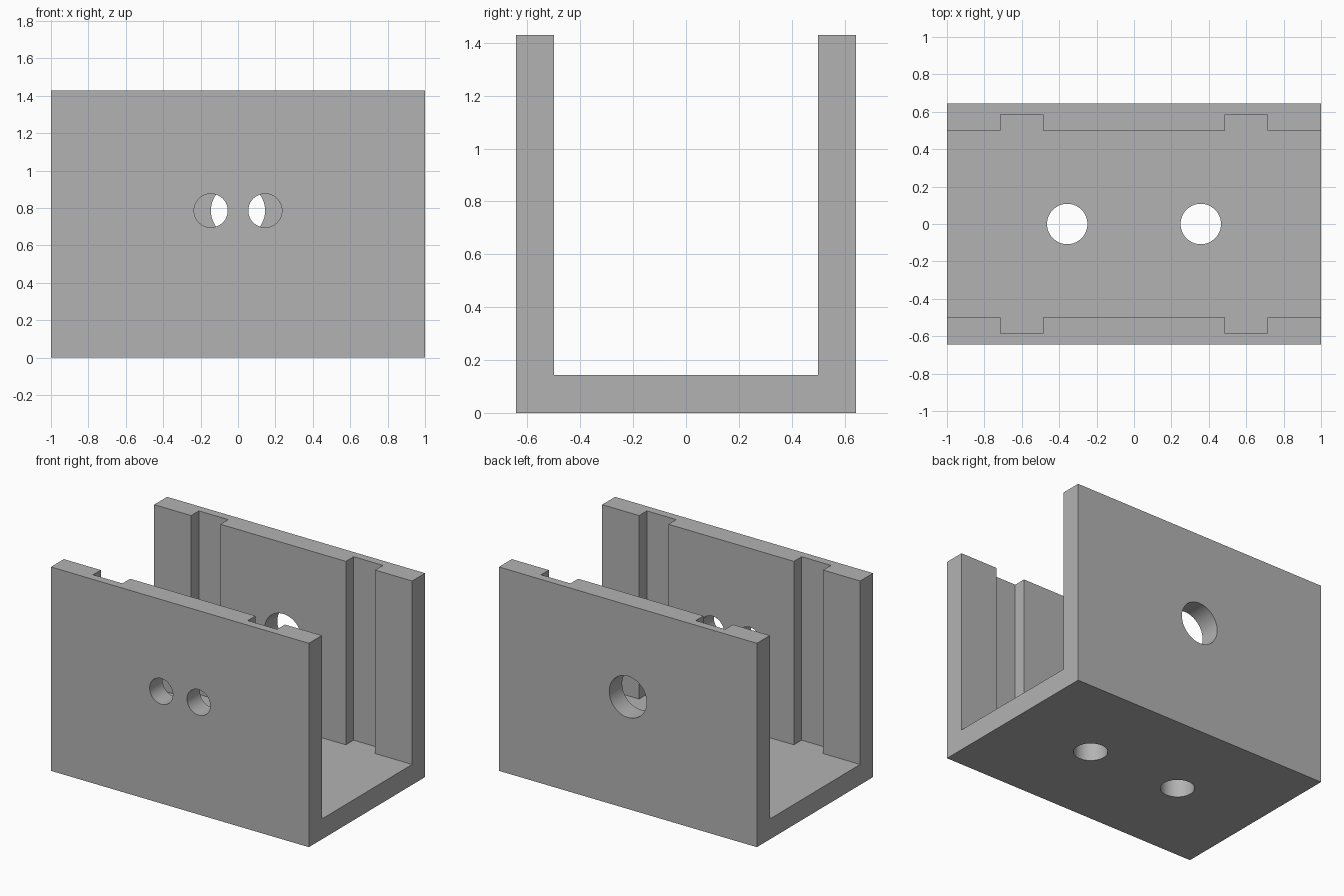
import bpy, bmesh, math
from mathutils import Matrix

cube = bpy.data.objects.get("Cube")
if cube:
    bpy.data.objects.remove(cube, do_unlink=True)

HALF_Y, HEIGHT, FLOOR = 0.643, 1.429, 0.143
INNER_Y, GROOVE_Y = 0.5, 0.586
GROOVE_IN, GROOVE_OUT = 0.486, 0.714
HOLE_Z = 0.786

grey = bpy.data.materials.new("plain grey")
grey.use_nodes = True
color = (0.45, 0.45, 0.45, 1)
grey.diffuse_color = color
grey.node_tree.nodes["Principled BSDF"].inputs["Base Color"].default_value = color


def make_object(name, bm):
    bmesh.ops.recalc_face_normals(bm, faces=bm.faces)
    mesh = bpy.data.meshes.new(name)
    bm.to_mesh(mesh)
    bm.free()
    mesh.materials.append(grey)
    obj = bpy.data.objects.new(name, mesh)
    bpy.context.collection.objects.link(obj)
    return obj


def prism(name, outline, z0, z1):
    bm = bmesh.new()
    face = bm.faces.new([bm.verts.new((x, y, z0)) for x, y in outline])
    top = bmesh.ops.extrude_face_region(bm, geom=[face])["geom"]
    verts = [v for v in top if isinstance(v, bmesh.types.BMVert)]
    bmesh.ops.translate(bm, verts=verts, vec=(0, 0, z1 - z0))
    return make_object(name, bm)


def hole(name, radius, center, along_y):
    bm = bmesh.new()
    turn = Matrix.Rotation(math.pi / 2, 4, "X") if along_y else Matrix()
    bmesh.ops.create_cone(bm, cap_ends=True, segments=64, radius1=radius,
                          radius2=radius, depth=0.4,
                          matrix=Matrix.Translation(center) @ turn)
    return make_object(name, bm)


# Solid block
bracket = prism("channel_bracket", [(-1, -HALF_Y), (1, -HALF_Y), (1, HALF_Y), (-1, HALF_Y)],
                0, HEIGHT)

# Channel void with two upright grooves in each wall
half = [(GROOVE_IN, INNER_Y), (GROOVE_IN, GROOVE_Y), (GROOVE_OUT, GROOVE_Y),
        (GROOVE_OUT, INNER_Y), (1.2, INNER_Y)]
side = [(-x, y) for x, y in reversed(half)] + half
outline = side + [(x, -y) for x, y in reversed(side)]
cutters = [prism("channel_cutter", outline, FLOOR, HEIGHT + 0.2)]

# Floor holes, paired front holes and single back hole
for s in (-1, 1):
    cutters.append(hole("floor_hole_cutter", 0.108, (s * 0.357, 0, FLOOR / 2), False))
    cutters.append(hole("front_hole_cutter", 0.09, (s * 0.145, -0.57, HOLE_Z), True))
cutters.append(hole("back_hole_cutter", 0.145, (0, 0.57, HOLE_Z), True))

for cutter in cutters:
    cutter.hide_render = True
    mod = bracket.modifiers.new(cutter.name, "BOOLEAN")
    mod.operation = "DIFFERENCE"
    mod.solver = "EXACT"
    mod.object = cutter

# Bake the cuts and remove the cutters
graph = bpy.context.evaluated_depsgraph_get()
result = bpy.data.meshes.new_from_object(bracket.evaluated_get(graph))
bracket.modifiers.clear()
bracket.data = result
result.name = "channel_bracket"
result.materials.clear()
result.materials.append(grey)
for poly in result.polygons:
    poly.material_index = 0
for cutter in cutters:
    bpy.data.objects.remove(cutter, do_unlink=True)

# Smooth hole walls, sharp edges elsewhere
bpy.ops.object.select_all(action="DESELECT")
bracket.select_set(True)
bpy.context.view_layer.objects.active = bracket
bpy.ops.object.shade_smooth_by_angle(angle=math.radians(30))
